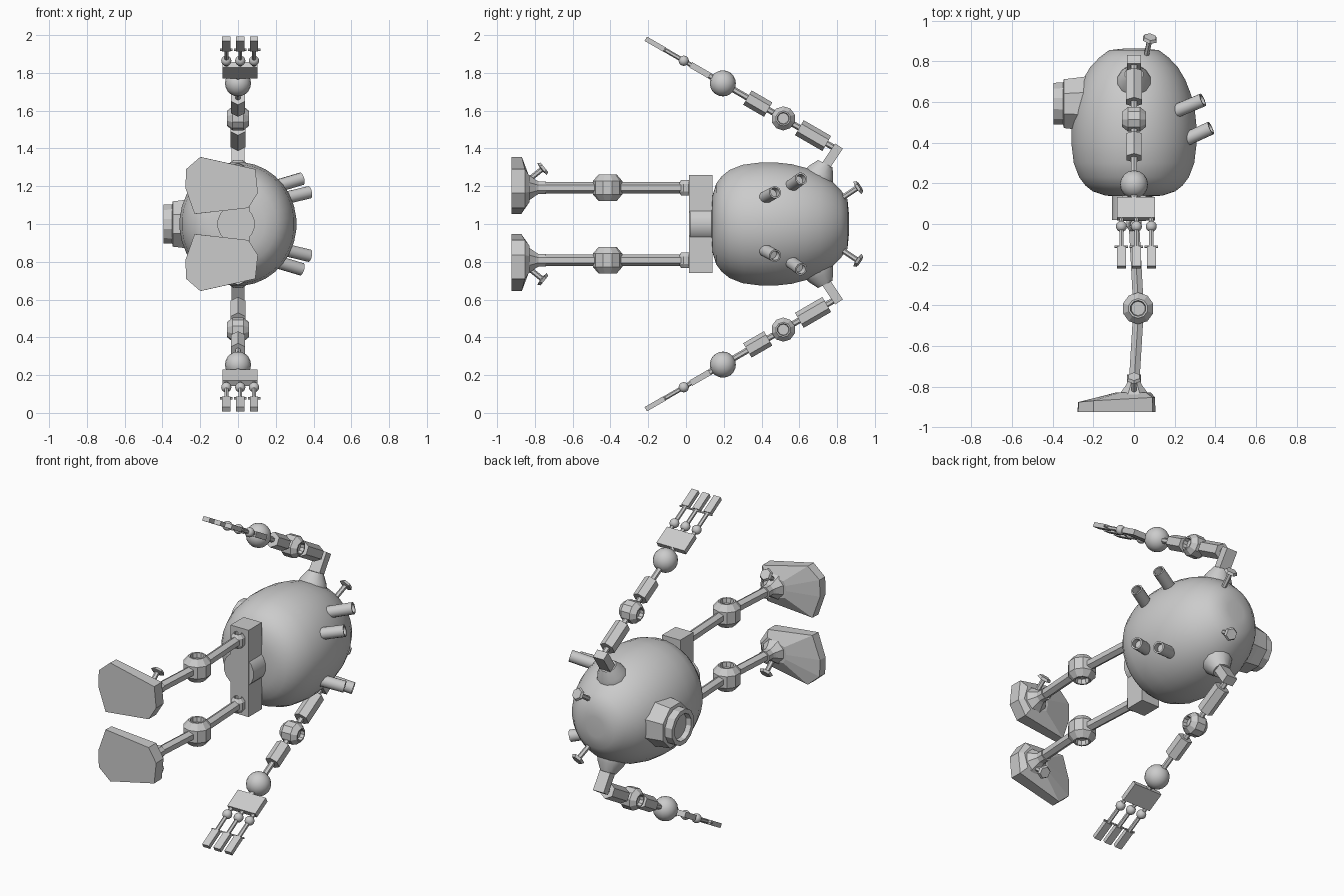
import bpy, bmesh, math
from mathutils import Vector, Matrix

if "Cube" in bpy.data.objects:
    bpy.data.objects.remove(bpy.data.objects["Cube"])

# The left and right halves mirror across the plane z = MID
MID = 1.0


def frame(a, b):
    """Matrix at a, with local z pointing to b and local x kept near world x."""
    z = (Vector(b) - Vector(a)).normalized()
    ref = Vector((1, 0, 0)) if abs(z.x) < 0.95 else Vector((0, 1, 0))
    x = (ref - z * ref.dot(z)).normalized()
    m = Matrix((x, z.cross(x), z)).transposed().to_4x4()
    m.translation = Vector(a)
    return m


def finish(name, bm, mirror=True, smooth=None):
    bmesh.ops.recalc_face_normals(bm, faces=bm.faces)
    me = bpy.data.meshes.new(name)
    bm.to_mesh(me)
    bm.free()
    ob = bpy.data.objects.new(name, me)
    ob.location.z = MID
    bpy.context.collection.objects.link(ob)
    if smooth:
        bpy.ops.object.select_all(action='DESELECT')
        ob.select_set(True)
        bpy.context.view_layer.objects.active = ob
        bpy.ops.object.shade_smooth_by_angle(angle=math.radians(smooth))
    if mirror:
        mod = ob.modifiers.new("mirror", 'MIRROR')
        mod.use_axis = (False, False, True)
        mod.use_mirror_merge = False
    return ob


def skin(bm, rings):
    """Join rings of points and cap both ends."""
    vs = [[bm.verts.new(p) for p in r] for r in rings]
    n = len(vs[0])
    for r, s in zip(vs, vs[1:]):
        for i in range(n):
            bm.faces.new((r[i], r[(i + 1) % n], s[(i + 1) % n], s[i]))
    bm.faces.new(vs[0])
    bm.faces.new(vs[-1])


def lathe(name, a, b, prof, n=8, mirror=True, smooth=None, sx=1.0, turn=0.5):
    """Turn a (distance, radius) profile around the line from a towards b."""
    m = frame(a, b)
    bm = bmesh.new()
    rings = []
    for t, r in prof:
        angs = [math.tau * (i + turn) / n for i in range(n)]
        rings.append([m @ Vector((sx * r * math.cos(w), r * math.sin(w), t)) for w in angs])
    skin(bm, rings)
    return finish(name, bm, mirror, smooth)


def rod(name, a, b, r, n=6, **kw):
    return lathe(name, a, b, [(0, r), ((Vector(b) - Vector(a)).length, r)], n, **kw)


def bar(name, a, b, w, d, mirror=True):
    """Box from a to b, w wide along x and d thick."""
    m = frame(a, b)
    length = (Vector(b) - Vector(a)).length
    bm = bmesh.new()
    skin(bm, [[m @ Vector((sx * w / 2, sy * d / 2, t)) for sx, sy in
               ((1, 1), (-1, 1), (-1, -1), (1, -1))] for t in (0, length)])
    return finish(name, bm, mirror)


def ball(name, c, r):
    bm = bmesh.new()
    bmesh.ops.create_uvsphere(bm, u_segments=16, v_segments=10, radius=r,
                              matrix=Matrix.Translation(c))
    return finish(name, bm, smooth=40)


def joint(name, c, axis, r, h):
    """Faceted joint with a round socket at both ends of its axis."""
    c, axis = Vector(c), Vector(axis)
    prof = [(-h * .6, r * .45), (-h, r * .5), (-h, r * .62), (-h * .5, r),
            (h * .5, r), (h, r * .62), (h, r * .5), (h * .6, r * .45)]
    return lathe(name, c, c + axis, prof, 10)


def bolt(name, a, b, r, head):
    length = (Vector(b) - Vector(a)).length
    return lathe(name, a, b, [(0, r), (length - .02, r), (length - .015, head),
                              (length, head * .8)], 6)


# Body shell
lathe("body", (0, 0, 0), (0, 1, 0),
      [(.135, .08), (.14, .15), (.16, .215), (.19, .255), (.23, .287), (.3, .315),
       (.4, .328), (.48, .327), (.56, .318), (.64, .297), (.71, .268), (.77, .23),
       (.82, .18), (.855, .13), (.862, .06)], 32, mirror=False, smooth=50, sx=.945)

# Eye: flange, rim and recessed lens
lathe("eye_flange", (0, .592, 0), (-1, .592, 0),
      [(.2, .15), (.28, .138), (.345, .13), (.35, .105)], 8, mirror=False)
lathe("eye_rim", (0, .592, 0), (-1, .592, 0),
      [(.33, .108), (.395, .106), (.395, .08), (.365, .075)], 12, mirror=False)

# Exhaust pipes on the back
for i, (a, b) in enumerate((((.17, .54, .19), (.338, .61, .24)),
                            ((.22, .40, .13), (.378, .472, .168)))):
    L = (Vector(b) - Vector(a)).length
    lathe(f"back_pipe_{i}", a, b, [(0, .034), (L, .034), (L, .025), (L - .04, .025)],
          12, smooth=40)

# Head bolts
bolt("head_bolt", (.055, .80, .12), (.08, .92, .2), .014, .04)

# Pelvis
rod("pelvis_hub", (-.01, .02, 0), (-.01, .17, 0), .1, 16, mirror=False, smooth=40)
bm = bmesh.new()
bmesh.ops.create_cube(bm, size=1, matrix=Matrix.Translation((0, .0775, 0))
                      @ Matrix.Diagonal((.12, .125, .52, 1)))
finish("pelvis_bar", bm, mirror=False)

# Legs
Z = .192
joint("hip_joint", (0, 0, Z), (0, 0, 1), .04, .042)
rod("thigh", (0, 0, Z), (.02, -.37, Z), .03)
joint("knee", (.02, -.415, Z), (0, 0, 1), .078, .07)
rod("shin", (.022, -.43, Z), (0, -.79, Z), .03)
lathe("ankle", (0, -.74, Z), (0, -1, Z), [(0, .036), (.04, .036), (.055, .045), (.1, .08)], 8)

# Feet: sole outline, sloped upper edge, then up to the ankle
sole = [(-.275, .29), (-.278, .19), (-.23, .053), (.055, .085), (.105, .165),
        (.092, .29), (-.2, .355)]
upper, collar = [], []
for x, z in sole:
    upper.append((x * .99, -.853 + .09 * min(0, x + .02), z))
    d = Vector((x, 0, z - Z)).normalized() * .085
    collar.append((d.x, -.828, Z + d.z))
bm = bmesh.new()
skin(bm, [[(x, -.925, z) for x, z in sole], upper, collar])
finish("foot", bm)
bolt("foot_bolt", (0, -.85, .22), (0, -.75, .3), .014, .04)

# Shoulders
lathe("shoulder", (0, .67, .185), (0, .735, .315),
      [(0, .095), (.06, .09), (.10, .075), (.15, .045)], 12, smooth=30)
bar("shoulder_post", (0, .735, .30), (0, .81, .413), .07, .05)


# Arms follow one straight line, addressed by y
def arm(y, x=0):
    return Vector((x, y, .40 + (.79 - y) * .579))


rod("arm_rod", arm(.80), arm(.10), .016)
rod("upper_arm", arm(.745), arm(.60), .046)
joint("elbow", arm(.515), (1, 0, 0), .064, .058)
rod("forearm", arm(.435), arm(.325), .044)
ball("wrist", arm(.195), .069)
bar("palm", arm(.125, .01), arm(.025, .01), .185, .032)

# Fingers
for i, x in enumerate((-.062, .012, .085)):
    ball(f"knuckle_{i}", arm(-.012, x), .027)
    rod(f"finger_rod_{i}", arm(.03, x), arm(-.12, x), .012)
    rod(f"finger_pin_{i}", arm(-.112, x - .033), arm(-.112, x + .033), .006)
    bar(f"fingertip_{i}", arm(-.115, x), arm(-.213, x), .044, .026)
